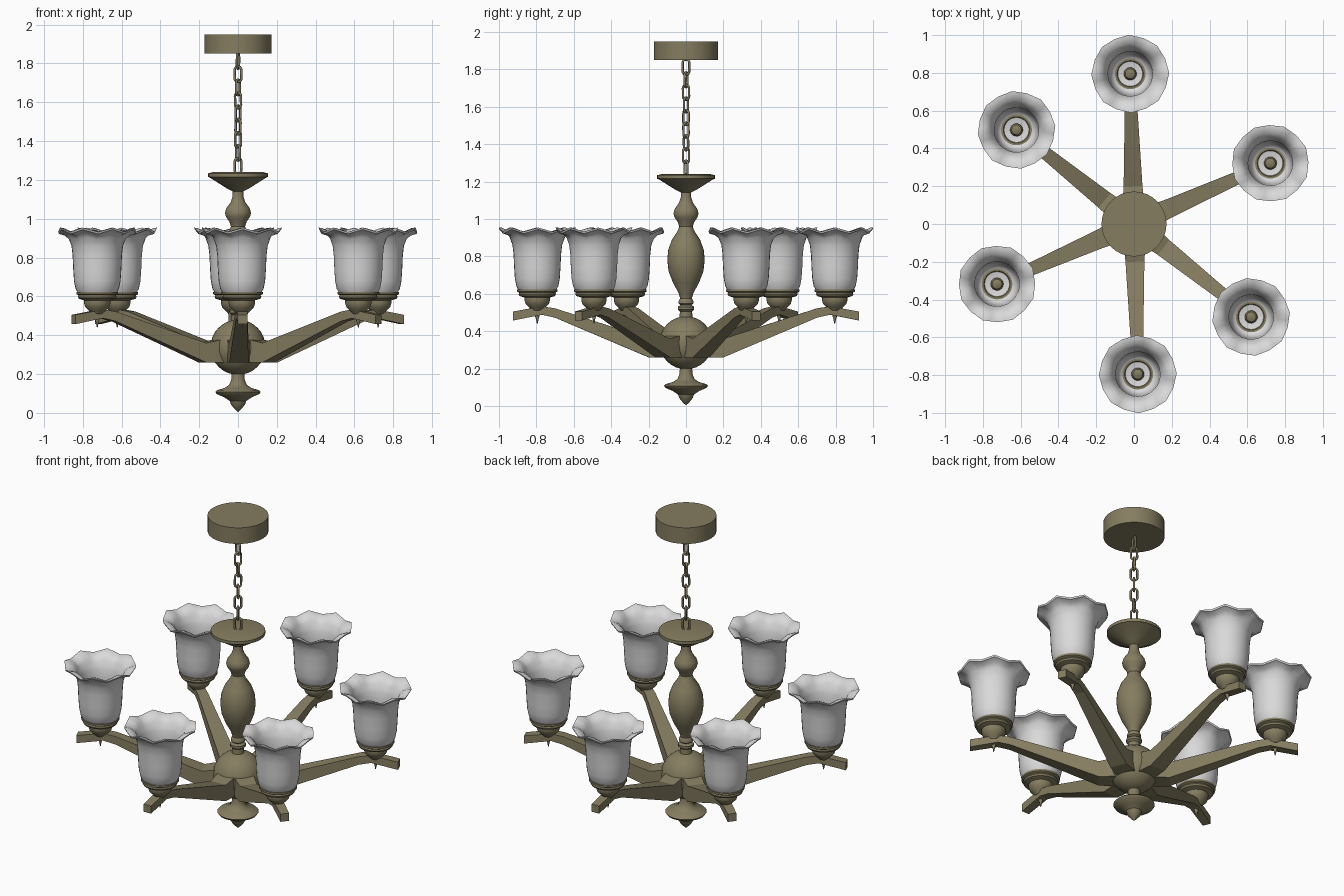
import bpy, bmesh, math
from mathutils import Vector, Matrix

if "Cube" in bpy.data.objects:
    bpy.data.objects.remove(bpy.data.objects["Cube"])


def material(name, rgb):
    m = bpy.data.materials.new(name)
    m.diffuse_color = (*rgb, 1)
    m.use_nodes = True
    m.node_tree.nodes["Principled BSDF"].inputs["Base Color"].default_value = m.diffuse_color
    return m


BRASS = material("aged_brass", (0.235, 0.205, 0.118))
GLASS = material("frosted_glass", (0.70, 0.70, 0.70))


def finish(bm, name, mat, matrix=Matrix(), angle=35):
    bmesh.ops.recalc_face_normals(bm, faces=bm.faces)
    me = bpy.data.meshes.new(name)
    bm.to_mesh(me)
    bm.free()
    me.materials.append(mat)
    ob = bpy.data.objects.new(name, me)
    ob.matrix_world = matrix
    bpy.context.collection.objects.link(ob)
    bpy.context.view_layer.objects.active = ob
    ob.select_set(True)
    bpy.ops.object.shade_smooth_by_angle(angle=math.radians(angle))
    ob.select_set(False)
    return ob


def bridge(bm, rings):
    for a, b in zip(rings, rings[1:]):
        n = len(a)
        for i in range(n):
            bm.faces.new((a[i], a[(i + 1) % n], b[(i + 1) % n], b[i]))


def lathe(name, mat, profile, matrix=Matrix(), seg=32, ruffle=None, angle=35):
    """Revolve (radius, z) points; ruffle(i, r, z) may bend each ring."""
    bm = bmesh.new()
    rings = []
    for r, z in profile:
        ring = []
        for i in range(seg):
            a = 2 * math.pi * i / seg
            rr, zz = ruffle(i, r, z) if ruffle else (r, z)
            ring.append(bm.verts.new((rr * math.cos(a), rr * math.sin(a), zz)))
        rings.append(ring)
    bridge(bm, rings)
    bm.faces.new(rings[0])
    bm.faces.new(rings[-1])
    return finish(bm, name, mat, matrix, angle)


# Central column, from the lower finial to the top dish
lathe("lower_finial", BRASS, [
    (0.002, 0.005), (0.018, 0.02), (0.036, 0.042), (0.043, 0.062), (0.07, 0.08),
    (0.11, 0.097), (0.117, 0.108), (0.108, 0.117), (0.07, 0.128), (0.045, 0.145),
    (0.035, 0.17), (0.032, 0.21)])
lathe("hub_ball", BRASS, [
    (max(0.003, 0.142 * math.sin(math.pi * k / 16)), 0.338 - 0.142 * math.cos(math.pi * k / 16))
    for k in range(17)])
lathe("column", BRASS, [
    (0.035, 0.46), (0.033, 0.505), (0.044, 0.515), (0.044, 0.53), (0.03, 0.54),
    (0.04, 0.548), (0.04, 0.56), (0.031, 0.575), (0.04, 0.605), (0.07, 0.66),
    (0.093, 0.72), (0.1, 0.78), (0.095, 0.835), (0.075, 0.89), (0.045, 0.935),
    (0.036, 0.96), (0.045, 0.985), (0.062, 1.01), (0.067, 1.03), (0.06, 1.055),
    (0.038, 1.085), (0.028, 1.115), (0.027, 1.15)])
lathe("top_dish", BRASS, [
    (0.025, 1.14), (0.06, 1.158), (0.145, 1.212), (0.154, 1.215), (0.154, 1.234), (0.13, 1.24)], angle=25)
lathe("ceiling_canopy", BRASS, [(0.172, 1.85), (0.172, 1.95)])

# Chain of alternately turned oval links
LINKS, PITCH = 9, 0.0675
for n in range(LINKS):
    bm = bmesh.new()
    rings = []
    for i in range(20):
        a = 2 * math.pi * i / 20
        out = Vector((math.cos(a), 0, math.sin(a)))
        mid = out * 0.019 + Vector((0, 0, math.copysign(0.021, math.sin(a + 1e-4))))
        rings.append([bm.verts.new(mid + 0.0065 * (out * math.cos(t) + Vector((0, math.sin(t), 0))))
                      for t in (math.tau * k / 8 for k in range(8))])
    bridge(bm, rings + rings[:1])
    finish(bm, f"chain_link_{n + 1}", BRASS,
           Matrix.Translation((0, 0, 1.272 + n * PITCH))
           @ Matrix.Rotation(math.radians(25 + 90 * n + 6 * n), 4, 'Z'), 50)


# Shade ruffle: 16-sided rim with eight raised lobes, fading out down the flare
def ruffle(i, r, z):
    k = min(1, max(0, (z - 0.88) / 0.05))
    if i % 2:
        r *= 1 - k * (1 - math.cos(math.pi / 16))
    lobe = (1, 0, -1, 0)[i % 4]
    return r * (1 + 0.012 * k * lobe), z + 0.011 * k * lobe


SHADE = [
    (0.07, 0.602), (0.098, 0.615), (0.112, 0.64), (0.12, 0.68), (0.124, 0.74),
    (0.127, 0.81), (0.133, 0.862), (0.138, 0.874), (0.148, 0.9), (0.168, 0.922),
    (0.2, 0.933), (0.204, 0.943), (0.188, 0.942), (0.16, 0.93), (0.138, 0.908),
    (0.126, 0.876), (0.118, 0.86), (0.117, 0.8), (0.113, 0.72), (0.105, 0.65),
    (0.09, 0.628), (0.068, 0.618)]
CUP = [
    (0.03, 0.51), (0.045, 0.528), (0.062, 0.545), (0.068, 0.565), (0.068, 0.58),
    (0.095, 0.588), (0.1, 0.598), (0.097, 0.606), (0.108, 0.612), (0.108, 0.624), (0.07, 0.624), (0.06, 0.61)]
# Arm stations: distance out, bottom z, top z, half width
ARM = [(0.04, 0.26, 0.375, 0.056), (0.13, 0.26, 0.375, 0.056), (0.2, 0.26, 0.36, 0.05),
       (0.70, 0.472, 0.522, 0.03), (0.77, 0.488, 0.533, 0.028), (0.925, 0.457, 0.505, 0.025)]

POSITIONS = [(0.722, 0.322), (-0.02, 0.795), (-0.622, 0.498),
             (-0.725, -0.318), (0.02, -0.795), (0.62, -0.492)]
for n, (x, y) in enumerate(POSITIONS, 1):
    turn = Matrix.Rotation(math.atan2(y, x), 4, 'Z')
    place = Matrix.Translation((x, y, 0)) @ turn

    # Tapered arm rising out of the hub and dipping at its end
    bm = bmesh.new()
    rings = [[bm.verts.new(p) for p in ((d, -w, lo), (d, w, lo), (d, w, hi), (d, -w, hi))]
             for d, lo, hi, w in ARM]
    bridge(bm, rings)
    bm.faces.new(rings[0])
    bm.faces.new(rings[-1])
    finish(bm, f"arm_{n}", BRASS, turn, 10)

    # Cup, glass shade, inner nub and drop pin
    lathe(f"shade_cup_{n}", BRASS, CUP, place)
    lathe(f"glass_shade_{n}", GLASS, SHADE, place, ruffle=ruffle)
    lathe(f"socket_nub_{n}", BRASS, [(0.034, 0.61), (0.034, 0.635), (0.026, 0.65), (0.01, 0.657)], place, 16)
    lathe(f"drop_pin_{n}", BRASS, [(0.002, 0.44), (0.007, 0.465), (0.012, 0.48), (0.012, 0.5)], place, 12)
